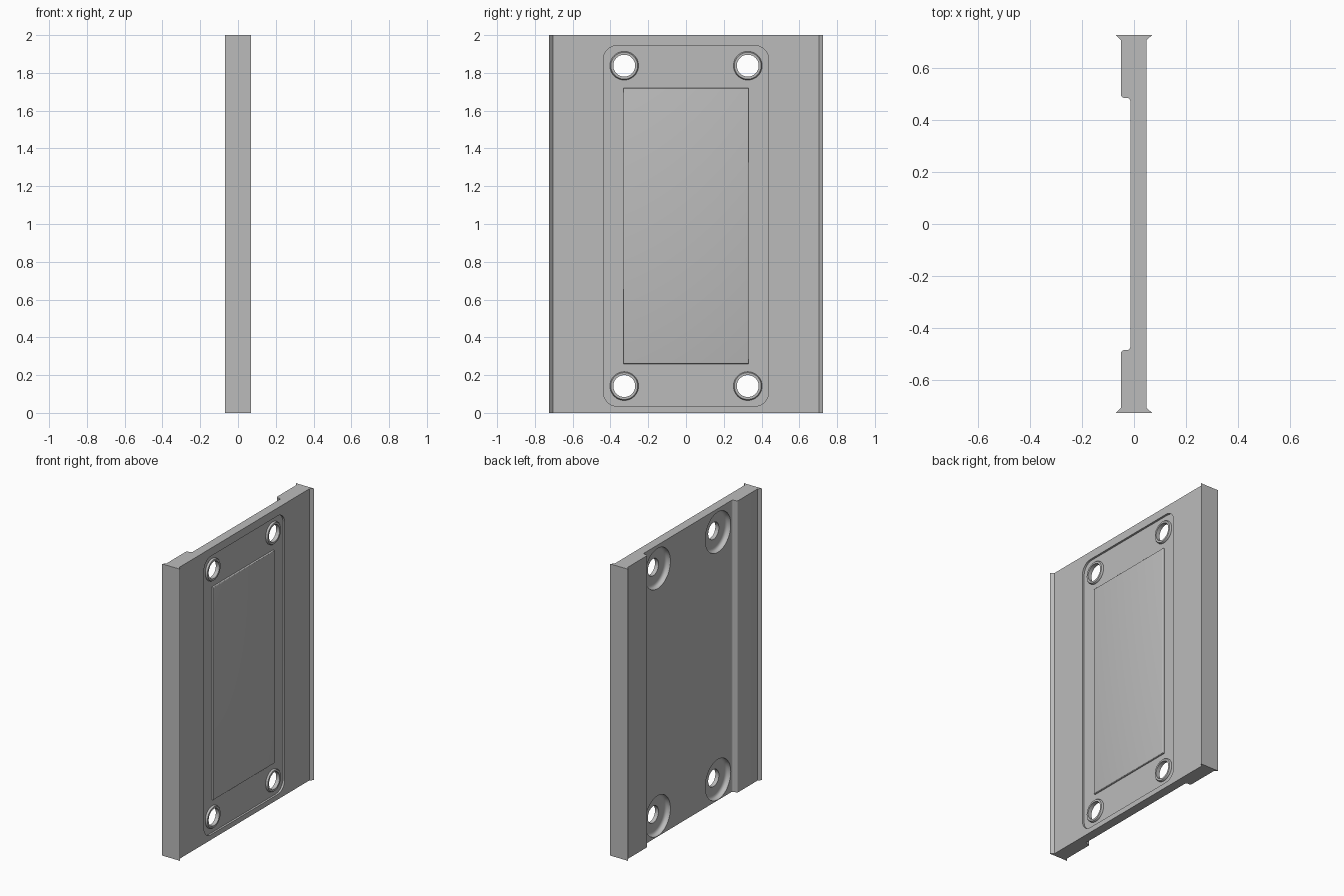
import bpy, bmesh, math
from mathutils import Vector, Matrix

if "Cube" in bpy.data.objects:
    bpy.data.objects.remove(bpy.data.objects["Cube"])

grey = bpy.data.materials.new("plain grey")
grey.use_nodes = True
grey.diffuse_color = (0.5, 0.5, 0.5, 1)
grey.node_tree.nodes["Principled BSDF"].inputs["Base Color"].default_value = (0.5, 0.5, 0.5, 1)

HEIGHT = 2.0
FACE, PANEL = 0.048, 0.034         # outer face and recessed panel, in x
MID_Z = 0.99
HOLES = [(y, MID_Z + dz) for y in (-0.327, 0.327) for dz in (-0.848, 0.848)]


def finish(name, bm):
    bmesh.ops.remove_doubles(bm, verts=bm.verts, dist=1e-5)
    bmesh.ops.recalc_face_normals(bm, faces=bm.faces)
    mesh = bpy.data.meshes.new(name)
    bm.to_mesh(mesh)
    bm.free()
    mesh.materials.append(grey)
    obj = bpy.data.objects.new(name, mesh)
    bpy.context.collection.objects.link(obj)
    return obj


def arc(cx, cy, r, start, end, steps=6):
    angles = [math.radians(start + (end - start) * i / steps) for i in range(steps + 1)]
    return [(cx + r * math.cos(a), cy + r * math.sin(a)) for a in angles]


def prism(name, points, offset):
    bm = bmesh.new()
    face = bm.faces.new([bm.verts.new(p) for p in points])
    ext = bmesh.ops.extrude_face_region(bm, geom=[face])
    moved = [v for v in ext["geom"] if isinstance(v, bmesh.types.BMVert)]
    bmesh.ops.translate(bm, verts=moved, vec=offset)
    return finish(name, bm)


def lathe(bm, profile, y, z, closed=False):
    # Spin (radius, x) points around an axis along x
    verts = [bm.verts.new((x, r, 0)) for r, x in profile]
    edges = [bm.edges.new(pair) for pair in zip(verts, verts[1:])]
    if closed:
        edges.append(bm.edges.new((verts[-1], verts[0])))
    out = bmesh.ops.spin(bm, geom=verts + edges, cent=(0, 0, 0), axis=(1, 0, 0),
                         angle=math.tau, steps=48, use_duplicate=False)
    new = {v for f in bm.faces for v in f.verts if not f.tag} | set(verts)
    bmesh.ops.translate(bm, verts=list(new), vec=(0, y, z))
    for f in bm.faces:
        f.tag = True


def activate(obj):
    bpy.ops.object.select_all(action="DESELECT")
    obj.select_set(True)
    bpy.context.view_layer.objects.active = obj


def cut(target, cutter):
    mod = target.modifiers.new("cut", "BOOLEAN")
    mod.operation, mod.solver, mod.object = "DIFFERENCE", "EXACT", cutter
    activate(target)
    bpy.ops.object.modifier_apply(modifier=mod.name)
    bpy.data.objects.remove(cutter)


def smooth(obj):
    activate(obj)
    bpy.ops.object.shade_smooth_by_angle(angle=math.radians(35))


# Plate section: flared edges, thick rails and a wide channel with rounded steps
R = 0.013
half = [(FACE, 0.705), (0.069, 0.725), (-0.069, 0.725), (-0.05, 0.705)]
half += arc(-0.05 + R, 0.484 + R, R, 180, 270)
half += arc(-0.014 - R, 0.484 - R, R, 90, 0)
section = half + [(x, -y) for x, y in reversed(half)]
plate = prism("back_plate", [(x, y, 0) for x, y in section], (0, 0, HEIGHT))

# Shallow rounded panel in the outer face
W, H, C = 0.438, 0.955, 0.075
outline = []
for sy, sz, start in ((1, 1, 0), (-1, 1, 90), (-1, -1, 180), (1, -1, 270)):
    outline += arc(sy * (W - C), MID_Z + sz * (H - C), C, start, start + 90, 8)
cut(plate, prism("panel_cutter", [(PANEL, y, z) for y, z in outline], (0.1, 0, 0)))

# Screw holes with wide round pockets on the channel side
pocket = [(0, -0.03), (0.138, -0.03), (0.138, 0.002), (0.134, 0.012), (0.126, 0.018),
          (0.115, 0.02), (0.058, 0.02), (0.058, 0.1), (0, 0.1)]
bm = bmesh.new()
for y, z in HOLES:
    lathe(bm, pocket, y, z)
cut(plate, finish("hole_cutter", bm))
smooth(plate)

# Raised rims around the holes
rim = [(0.058, 0.03), (0.076, 0.03), (0.076, PANEL), (0.075, 0.042),
       (0.071, 0.047), (0.058, 0.047)]
bm = bmesh.new()
for y, z in HOLES:
    lathe(bm, rim, y, z, closed=True)
smooth(finish("hole_rims", bm))

# Raised rectangular centre pad with softened edges
bm = bmesh.new()
bmesh.ops.create_cube(bm, size=1, matrix=Matrix.Translation((0.0385, 0, MID_Z))
                      @ Matrix.Diagonal((0.017, 0.664, 1.46, 1)))
top = [e for e in bm.edges if all(v.co.x > 0.04 for v in e.verts)]
bmesh.ops.bevel(bm, geom=top, offset=0.006, segments=3, profile=0.5, affect="EDGES")
smooth(finish("centre_pad", bm))
